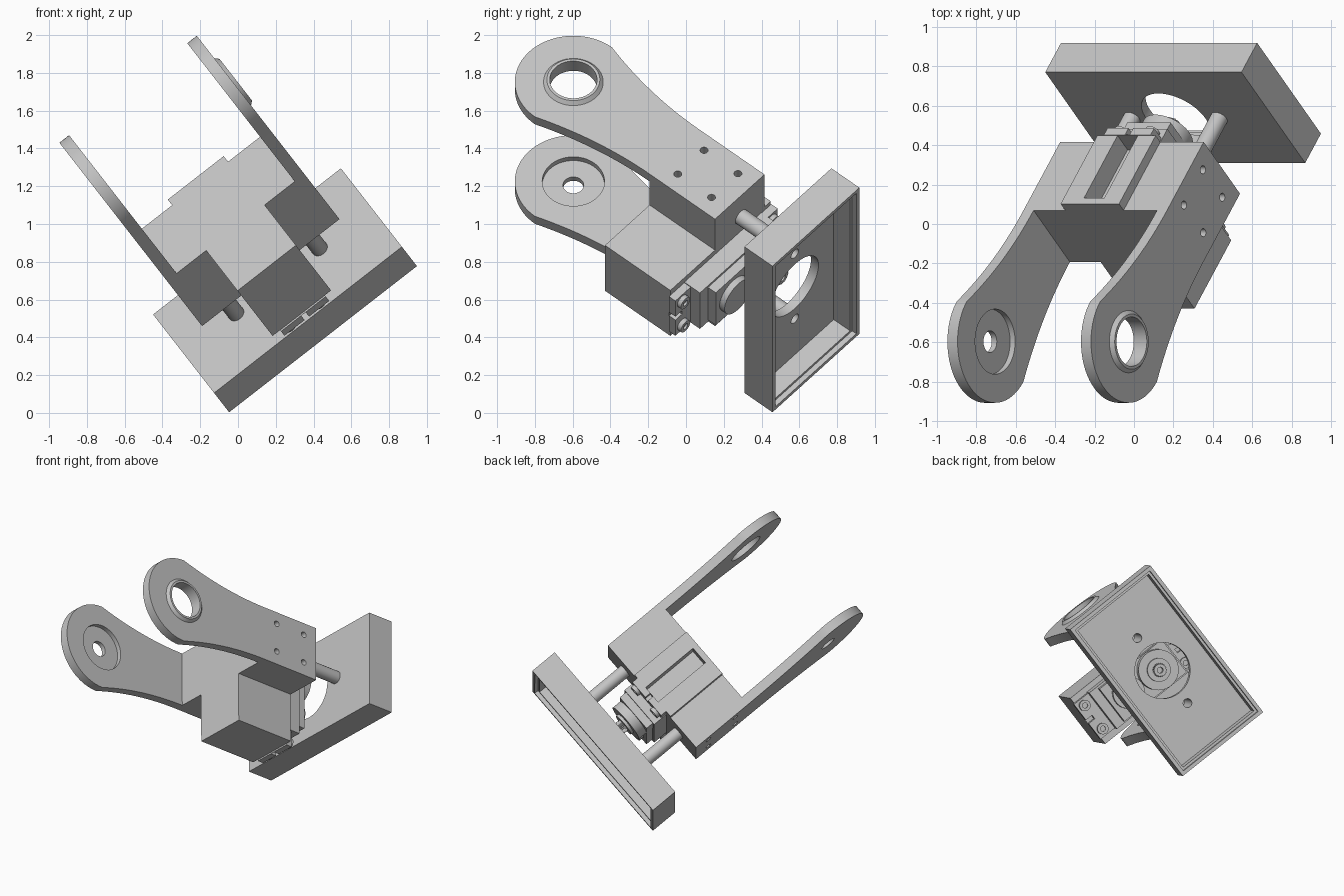
import bpy, bmesh, math
from mathutils import Matrix, Vector

old = bpy.data.objects.get("Cube")
if old:
    bpy.data.objects.remove(old, do_unlink=True)

# One plain material
grey = bpy.data.materials.new("light grey")
grey.use_nodes = True
grey.diffuse_color = (0.55, 0.55, 0.55, 1)
grey.node_tree.nodes["Principled BSDF"].inputs["Base Color"].default_value = grey.diffuse_color

# Tilted working frame: u across the arms, v up the bracket, d along the arms
U = Vector((0.789, 0, 0.614)).normalized()
V = Vector((-0.462, 0.658, 0.594))
V = (V - U * V.dot(U)).normalized()
D = U.cross(V)
FRAME = Matrix((U, V, D)).transposed().to_4x4()
AXES = {"u": (0, 1, 2), "v": (1, 2, 0), "d": (2, 0, 1)}
MID_U, MID_V = 0.595, 0.67
parts = []


def prism(name, axis, lo, hi, pts, top=None):
    """Extrude a closed outline along one axis; top is an optional second outline."""
    a, b, c = AXES[axis]
    bm = bmesh.new()
    rings = []
    for h, outline in ((lo, pts), (hi, top or pts)):
        ring = []
        for p, q in outline:
            co = [0, 0, 0]
            co[a], co[b], co[c] = h, p, q
            ring.append(bm.verts.new(co))
        rings.append(ring)
    n = len(pts)
    bm.faces.new(rings[0])
    bm.faces.new(rings[1])
    for i in range(n):
        j = (i + 1) % n
        bm.faces.new((rings[0][i], rings[0][j], rings[1][j], rings[1][i]))
    bmesh.ops.recalc_face_normals(bm, faces=bm.faces)
    mesh = bpy.data.meshes.new(name)
    bm.to_mesh(mesh)
    bm.free()
    ob = bpy.data.objects.new(name, mesh)
    bpy.context.collection.objects.link(ob)
    parts.append(ob)
    return ob


def circle(p, q, r, n=64):
    return [(p + r * math.cos(2 * math.pi * i / n), q + r * math.sin(2 * math.pi * i / n))
            for i in range(n)]


def rect(p0, p1, q0, q1):
    return [(p0, q0), (p1, q0), (p1, q1), (p0, q1)]


def box(name, u, v, d):
    return prism(name, "d", d[0], d[1], rect(*u, *v))


def cut(targets, cutter):
    """Subtract the cutter from each target, then discard it."""
    for ob in targets:
        mod = ob.modifiers.new("cut", "BOOLEAN")
        mod.operation, mod.solver, mod.object = "DIFFERENCE", "EXACT", cutter
        bpy.context.view_layer.update()
        graph = bpy.context.evaluated_depsgraph_get()
        mesh = bpy.data.meshes.new_from_object(ob.evaluated_get(graph))
        ob.modifiers.clear()
        ob.data = mesh
    parts.remove(cutter)
    bpy.data.objects.remove(cutter, do_unlink=True)


# Mounting tray, open away from the arms
tray = box("mounting_tray", (-0.035, 1.225), (0.325, 1.024), (-0.324, -0.127))
for inset, depth in ((0.025, -0.295), (0.042, -0.18)):
    cut([tray], box("tray_hollow", (-0.035 + inset, 1.225 - inset),
                    (0.325 + inset, 1.024 - inset), (-0.4, depth)))
cut([tray], prism("centre_hole", "d", -0.4, 0, circle(MID_U, MID_V, 0.19)))

# Hollow standoff rods between tray and bracket
for side, label in ((-1, "right"), (1, "left")):
    u = MID_U + side * 0.28
    rod = prism(label + "_standoff", "d", -0.127, 0.2, circle(u, MID_V, 0.045, 32))
    cut([tray, rod], prism("rod_bore", "d", -0.4, 0.1, circle(u, MID_V, 0.03, 32)))

# Bracket body: wide block, lower servo cradle and raised top strip
body = prism("bracket_body", "d", 0.2, 0.66, [
    (0.395, 0.103), (0.787, 0.103), (0.787, 0.462), (0.99, 0.462), (0.99, 0.86),
    (0.775, 0.86), (0.775, 0.91), (0.40, 0.91), (0.40, 0.86),
    (0.197, 0.86), (0.197, 0.462), (0.395, 0.462)])
cut([body], box("cable_slot", (0.53, 0.66), (0.8, 1.0), (0.1, 0.62)))

# Arms: straight root, flared sides, round end
HUB, RAD, HALF, ROOT = 1.37, 0.31, 0.199, 0.66
flare = [(HALF + (RAD - HALF) * t * t, ROOT + (HUB - ROOT) * t)
         for t in (i / 16 for i in range(17))]
tip = [(RAD * math.cos(math.pi * i / 40), HUB + RAD * math.sin(math.pi * i / 40))
       for i in range(1, 40)]
half_outline = [(HALF, 0.2)] + flare
outline = half_outline + tip + [(-w, d) for w, d in reversed(half_outline)]
outline = [(0.661 + w, d) for w, d in outline]
HUB_V = 0.661
right_arm = prism("right_arm", "u", 0.132, 0.197, outline)
left_arm = prism("left_arm", "u", 0.99, 1.054, outline)

# Right arm: bearing recess and shaft hole
cut([right_arm], prism("recess", "u", 0.165, 0.3, circle(HUB_V, HUB, 0.165)))
cut([right_arm], prism("shaft_hole", "u", 0.05, 0.3, circle(HUB_V, HUB, 0.055)))

# Left arm: large hole with a bevelled rim
rim = prism("left_arm_rim", "u", 1.054, 1.074,
            circle(HUB_V, HUB, 0.158), circle(HUB_V, HUB, 0.14))
cut([left_arm, rim], prism("large_hole", "u", 0.9, 1.2, circle(HUB_V, HUB, 0.125)))

# Four screw holes on each side of the bracket
for v in (0.56, 0.772):
    for d in (0.31, 0.548):
        for arm, lo, hi in ((right_arm, 0.1, 0.3), (left_arm, 0.89, 1.1)):
            cut([arm, body], prism("screw_hole", "u", lo, hi, circle(v, d, 0.021, 24)))

# Servo: mounting ears, stepped case, gear housing and output shaft
ears = box("servo_ears", (0.445, 0.745), (0.092, 0.915), (0.155, 0.2))
for v, edge in ((0.145, 0.092), (0.865, 0.915)):
    cut([ears], box("ear_notch", (0.58, 0.61), sorted((v, 2 * edge - v)), (0.1, 0.199)))
    for u in (MID_U - 0.1, MID_U + 0.1):
        screw = prism("servo_screw", "d", 0.13, 0.156, circle(u, v, 0.038, 32))
        cut([screw], prism("screw_socket", "d", 0.1, 0.142, circle(u, v, 0.018, 24)))
box("servo_case", (0.44, 0.75), (0.215, 0.835), (0.09, 0.2))
box("servo_cover", (0.455, 0.735), (0.28, 0.82), (0.035, 0.09))
prism("servo_cap", "d", 0.0, 0.035, circle(MID_U, 0.42, 0.11))
prism("gear_housing", "d", -0.03, 0.035, circle(MID_U, MID_V, 0.138))
prism("shaft_collar", "d", -0.05, -0.03, circle(MID_U, MID_V, 0.08))
shaft = prism("output_shaft", "d", -0.095, -0.05,
              [(MID_U + (0.046 - 0.006 * (i % 2)) * math.cos(math.pi * i / 24),
                MID_V + (0.046 - 0.006 * (i % 2)) * math.sin(math.pi * i / 24))
               for i in range(48)])
cut([shaft], prism("shaft_bore", "d", -0.2, -0.06, circle(MID_U, MID_V, 0.02, 32)))

# Tilt into place, colour and shade
bpy.ops.object.select_all(action="DESELECT")
for ob in parts:
    ob.matrix_world = FRAME
    ob.data.materials.clear()
    ob.data.materials.append(grey)
    for face in ob.data.polygons:
        face.material_index = 0
    ob.select_set(True)
bpy.context.view_layer.objects.active = parts[0]
bpy.ops.object.shade_smooth_by_angle(angle=math.radians(30))
